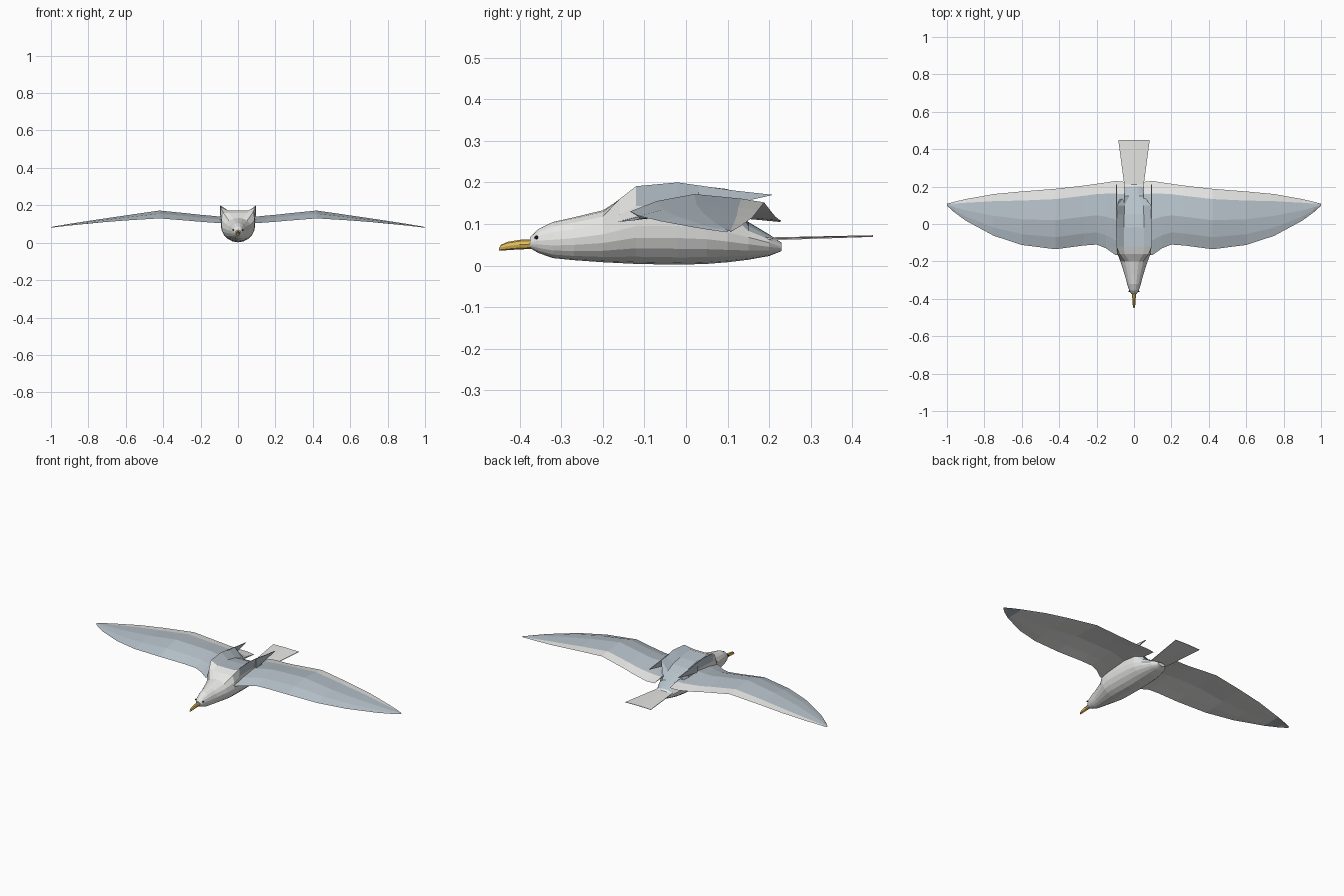
import bpy, bmesh, math
from mathutils import Vector

if "Cube" in bpy.data.objects:
    bpy.data.objects.remove(bpy.data.objects["Cube"])


def material(name, rgb):
    m = bpy.data.materials.new(name)
    m.diffuse_color = (*rgb, 1)
    m.use_nodes = True
    m.node_tree.nodes["Principled BSDF"].inputs["Base Color"].default_value = m.diffuse_color
    return m


WHITE = material("white feathers", (0.8, 0.8, 0.79))
GREY = material("blue grey feathers", (0.47, 0.54, 0.59))
TIP = material("slate wing tip", (0.42, 0.47, 0.5))
YELLOW = material("yellow beak", (0.75, 0.5, 0.1))
DARK = material("dark eye", (0.03, 0.03, 0.03))


def finish(bm, name, mats):
    bmesh.ops.remove_doubles(bm, verts=bm.verts, dist=0.0003)
    bmesh.ops.recalc_face_normals(bm, faces=bm.faces)
    me = bpy.data.meshes.new(name)
    bm.to_mesh(me)
    bm.free()
    ob = bpy.data.objects.new(name, me)
    bpy.context.collection.objects.link(ob)
    for m in mats:
        me.materials.append(m)
    return ob


def loft(rings, name, mats, rule=None):
    """Skin closed rings of points; rule(ring, side, centre) picks the material."""
    bm = bmesh.new()
    vs = [[bm.verts.new(p) for p in r] for r in rings]
    n = len(vs[0])
    for i in range(len(vs) - 1):
        for j in range(n):
            k = (j + 1) % n
            f = bm.faces.new((vs[i][j], vs[i][k], vs[i + 1][k], vs[i + 1][j]))
            if rule:
                f.material_index = rule(i, j, f.calc_center_median())
    bm.faces.new(vs[0])
    bm.faces.new(vs[-1])
    return finish(bm, name, mats)


# Body: y, bottom, mid height, half width, top centre, (corner x, corner z)
BODY = [
    (-.375, .042, .055, .014, .068, None),
    (-.355, .030, .060, .026, .088, None),
    (-.32, .018, .062, .037, .105, None),
    (-.27, .013, .066, .050, .116, None),
    (-.20, .008, .075, .073, .133, None),
    (-.16, .006, .085, .088, .158, (.078, .160)),
    (-.12, .004, .095, .092, .172, (.094, .191)),
    (-.02, .002, .095, .092, .166, (.096, .200)),
    (.05, .004, .090, .090, .152, (.094, .190)),
    (.10, .008, .080, .086, .130, (.092, .184)),
    (.15, .014, .068, .073, .105, None),
    (.20, .023, .055, .052, .075, None),
    (.23, .035, .045, .025, .055, None),
]
rings = []
for y, zb, zm, w, zt, corner in BODY:
    half = [(w * math.cos(math.radians(a)), zm + (zm - zb) * math.sin(math.radians(a)))
            for a in (-90, -72, -54, -36, -18, 0)]
    if corner:
        half += [(w, (zm + corner[1]) / 2), corner, (w * .58, zt)]
    else:
        half += [(w * math.cos(math.radians(a)), zm + (zt - zm) * math.sin(math.radians(a)))
                 for a in (25, 48, 70)]
    ring = half + [(0, zt)] + [(-x, z) for x, z in half[:0:-1]]
    rings.append([Vector((x, y, z)) for x, z in ring])
loft(rings, "body", [WHITE, GREY],
     lambda i, j, c: 1 if 6 <= j <= 11 and -.13 < c.y < .18 else 0)

# Wings: x, front y, back y, front z, ridge z, back z
WING = [
    (.05, -.165, .225, .105, .135, .105),
    (.10, -.165, .230, .105, .140, .107),
    (.15, -.130, .222, .108, .145, .112),
    (.20, -.110, .215, .112, .149, .118),
    (.27, -.115, .205, .118, .157, .130),
    (.42, -.135, .188, .130, .172, .152),
    (.60, -.112, .174, .119, .146, .134),
    (.75, -.063, .160, .107, .124, .116),
    (.90, .018, .133, .092, .101, .096),
    (.96, .062, .119, .085, .091, .088),
    (1.0, .098, .108, .080, .084, .081),
]
for side, label in ((1, "left"), (-1, "right")):
    rings = []
    for x, yf, yb, zf, zr, zb in WING:
        c = yb - yf
        yr, ys = yf + .48 * c, yb - .17 * c
        zs = zb + (zr - zb) * .45
        t = .012 * min(1, c / .25)
        pts = [(yf, zf), (yf + .2 * c, zf + (zr - zf) * .6), (yr, zr), (ys, zs), (yb, zb),
               (ys, zs - t * .6), (yr, zr - t * 1.3), (yf + .2 * c, zf + (zr - zf) * .6 - t)]
        rings.append([Vector((side * x, y, z)) for y, z in pts])

    def wing_rule(i, j, c):
        if j <= 2:
            return 1
        return 2 if j >= 4 and i >= 8 else 0
    loft(rings, label + "_wing", [WHITE, GREY, TIP], wing_rule)

    # Pointed feather flap standing behind the shoulder
    flap = [[(side * (.092 + d), y, z) for y, z in ((.03, .193), (.03, .135), (.12, .15), (.21, .17), (.12, .18))]
            for d in (0, .005)]
    loft(flap, label + "_shoulder_feather", [GREY])

    # Eye
    bm = bmesh.new()
    bmesh.ops.create_icosphere(bm, subdivisions=1, radius=.005)
    for v in bm.verts:
        v.co += Vector((side * .025, -.36, .068))
    finish(bm, label + "_eye", [DARK])

# Tail fan
tail = []
for y, w, z, t in ((.13, .035, .088, .012), (.21, .052, .068, .007), (.45, .084, .073, .004)):
    tail.append([(-w, y, z - t / 2), (0, y, z), (w, y, z - t / 2),
                 (w, y, z - t), (0, y, z - t * .6), (-w, y, z - t)])
loft(tail, "tail", [WHITE])

# Beak with a slightly hooked tip
beak = []
for y, w, zb, zt in ((-.36, .013, .040, .064), (-.40, .009, .039, .062),
                     (-.43, .007, .037, .057), (-.445, .005, .036, .050), (-.45, .002, .036, .042)):
    zm = (zb + zt) / 2
    beak.append([(w * math.cos(a), y, zm + (zt - zb) / 2 * math.sin(a))
                 for a in [k * math.pi / 4 for k in range(8)]])
loft(beak, "beak", [YELLOW])
